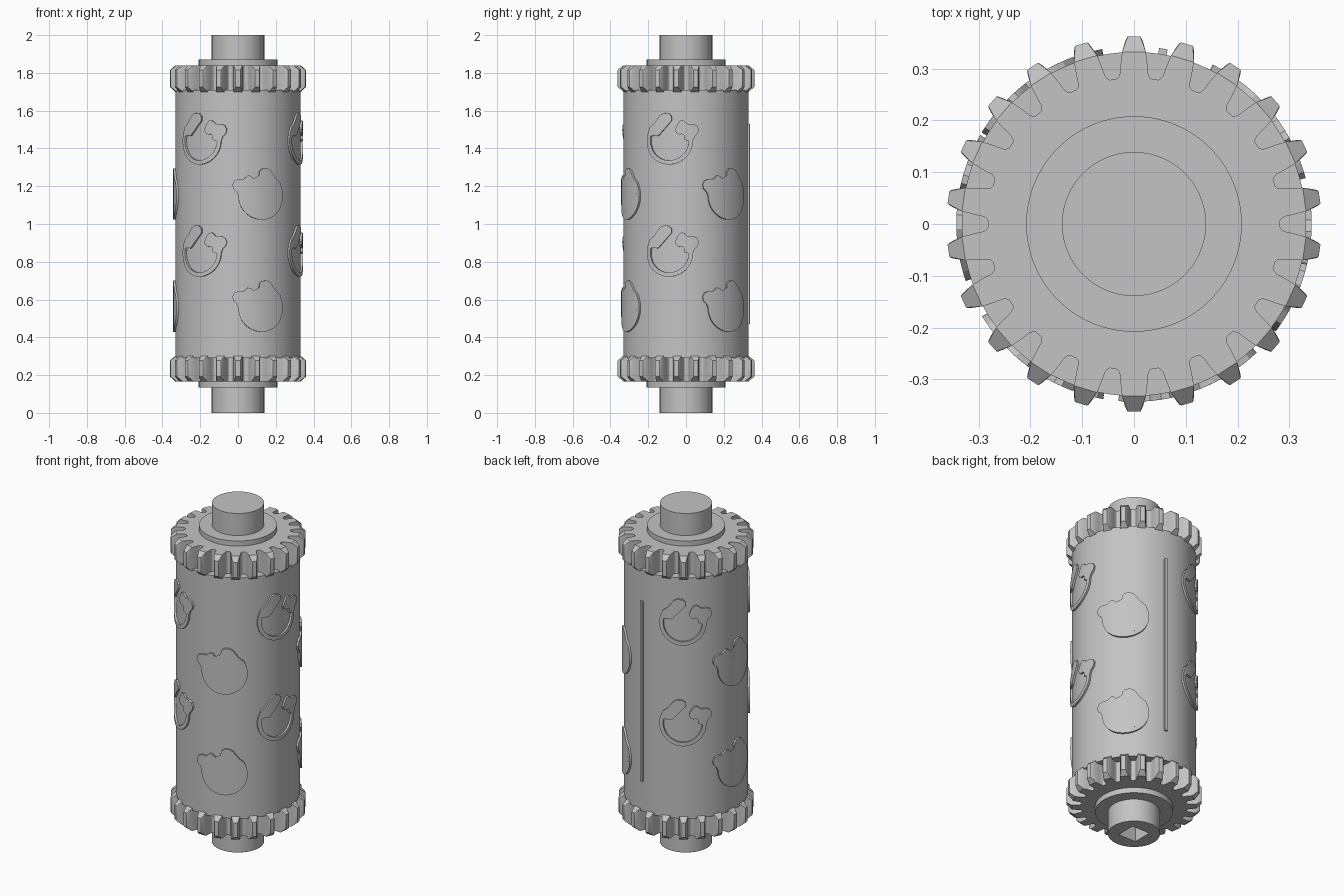
import bpy
import bmesh
from math import sin, cos, pi, radians
from mathutils import Vector

if "Cube" in bpy.data.objects:
    bpy.data.objects.remove(bpy.data.objects["Cube"], do_unlink=True)

BODY_R = 0.332
RELIEF_R = 0.343
TEETH = 22

grey = bpy.data.materials.new("plain grey")
grey.use_nodes = True
grey.diffuse_color = (0.55, 0.55, 0.55, 1)
grey.node_tree.nodes["Principled BSDF"].inputs["Base Color"].default_value = (0.55, 0.55, 0.55, 1)


def finish(obj):
    """Give the part its material and smooth its rounded faces."""
    obj.data.materials.clear()
    obj.data.materials.append(grey)
    bpy.ops.object.select_all(action="DESELECT")
    obj.select_set(True)
    bpy.context.view_layer.objects.active = obj
    bpy.ops.object.shade_smooth_by_angle(angle=radians(25))
    return obj


def from_bmesh(name, bm):
    bmesh.ops.recalc_face_normals(bm, faces=bm.faces)
    mesh = bpy.data.meshes.new(name)
    bm.to_mesh(mesh)
    bm.free()
    obj = bpy.data.objects.new(name, mesh)
    bpy.context.collection.objects.link(obj)
    return finish(obj)


def cylinder(name, radius, z0, z1):
    bpy.ops.mesh.primitive_cylinder_add(vertices=128, radius=radius, depth=z1 - z0,
                                        location=(0, 0, (z0 + z1) / 2))
    obj = bpy.context.object
    obj.name = name
    return finish(obj)


def polar(r, a, z):
    return (r * cos(a), r * sin(a), z)


def gear(name, z0, z1, chamfer=0.025):
    """Toothed wheel whose tooth tips are bevelled at both ends."""
    # half of one tooth: radius and half width, from root to tip
    half = [(0.282, 0.034), (0.285, 0.030), (0.292, 0.027), (0.308, 0.026),
            (0.333, 0.023), (0.350, 0.018), (0.359, 0.0145), (0.362, 0.012)]
    rim_r, rim_w = half[4]
    full, ends = [], []
    for t in range(TEETH):
        mid = pi / 2 + t * 2 * pi / TEETH
        for side, points in ((-1, half), (1, half[::-1])):
            for r, w in points:
                full.append((r, mid + side * w / r))
                ends.append((r, mid + side * w / r) if r <= rim_r
                            else (rim_r, mid + side * rim_w / rim_r))
    bm = bmesh.new()
    layers = [(ends, z0), (full, z0 + chamfer), (full, z1 - chamfer), (ends, z1)]
    rings = [[bm.verts.new(polar(r, a, z)) for r, a in outline] for outline, z in layers]
    n = len(full)
    for low, high in zip(rings, rings[1:]):
        for i in range(n):
            j = (i + 1) % n
            bm.faces.new((low[i], low[j], high[j], high[i]))
    bm.faces.new(rings[0][::-1])
    bm.faces.new(rings[-1])
    bmesh.ops.remove_doubles(bm, verts=bm.verts, dist=0.00001)
    return from_bmesh(name, bm)


def wrapped_plate(name, outline, azimuth, z):
    """Flat outline cut into strips, bent round the drum and raised from it."""
    bm = bmesh.new()
    bm.faces.new([bm.verts.new((u, v, 0)) for u, v in outline])
    bmesh.ops.triangulate(bm, faces=bm.faces[:])
    for k in range(-12, 13):
        bmesh.ops.bisect_plane(bm, geom=bm.verts[:] + bm.edges[:] + bm.faces[:], dist=1e-6,
                               plane_co=(k * 0.0143, 0, 0), plane_no=(1, 0, 0))
    extruded = bmesh.ops.extrude_face_region(bm, geom=bm.faces[:])["geom"]
    top = {v for v in extruded if isinstance(v, bmesh.types.BMVert)}
    for v in bm.verts:
        r = RELIEF_R if v in top else BODY_R - 0.006
        v.co = Vector(polar(r, azimuth + v.co.x / BODY_R, z + v.co.y))
    return from_bmesh(name, bm)


def arc(radius, start, end, steps=28):
    return [(radius * cos(radians(start + (end - start) * i / steps)),
             radius * sin(radians(start + (end - start) * i / steps))) for i in range(steps + 1)]


# open ring with a widened pad at each end
left_pad = [(-20, 13), (-15, 17), (-12, 21), (-9, 25), (-5, 27), (0, 26.5), (2.5, 24),
            (3, 20), (-4, 12), (-10, 5.5), (-12, 4.5), (-14, 5)]
right_pad = [(15, 1), (15, 5), (13, 6.5), (10, 6), (7, 8), (6, 11), (9, 17), (11, 19.5),
             (14, 20), (18, 16.5), (23, 16.5), (27, 15), (29, 11), (28, 7), (25, 4)]
UNIT = 0.0054
pads = [[(u * UNIT, v * UNIT) for u, v in pad] for pad in (left_pad, right_pad)]
motif = pads[0] + arc(0.104, 166, 358) + pads[1] + arc(0.126, 0, -197)
mirrored = [(-u, v) for u, v in motif]

# drum, collars and gears
cylinder("drum", BODY_R, 0.29, 1.71)
cylinder("lower_collar", 0.208, 0.135, 0.2)
cylinder("upper_collar", 0.208, 1.8, 1.87)
gear("lower_gear", 0.167, 0.302)
gear("upper_gear", 1.70, 1.84)

# shaft with a square drive socket in its lower end
shaft = cylinder("shaft", 0.139, 0, 2)
bpy.ops.mesh.primitive_cube_add(size=1, location=(0, 0, 0.05))
socket = bpy.context.object
socket.name = "socket_cutter"
socket.scale = (0.115, 0.115, 0.3)
socket.hide_render = True
cut = shaft.modifiers.new("socket", "BOOLEAN")
cut.object = socket
cut.operation = "DIFFERENCE"
cut.solver = "EXACT"
bpy.context.view_layer.objects.active = shaft
bpy.ops.object.modifier_apply(modifier=cut.name)
bpy.data.objects.remove(socket, do_unlink=True)
finish(shaft)

# raised motifs: two staggered rows, each repeated lower down
for drop in (0, 0.594):
    for az in (122, 233, 344.5):
        wrapped_plate("raised_motif", motif, radians(az), 1.441 - drop)
    for az in (42, 177, 292):
        wrapped_plate("raised_motif_mirrored", mirrored, radians(az), 1.149 - drop)

# seam rib
rib = [(-0.008, -0.53), (0.008, -0.53), (0.008, 0.53), (-0.008, 0.53)]
wrapped_plate("seam_rib", rib, radians(80.5), 1.0)
